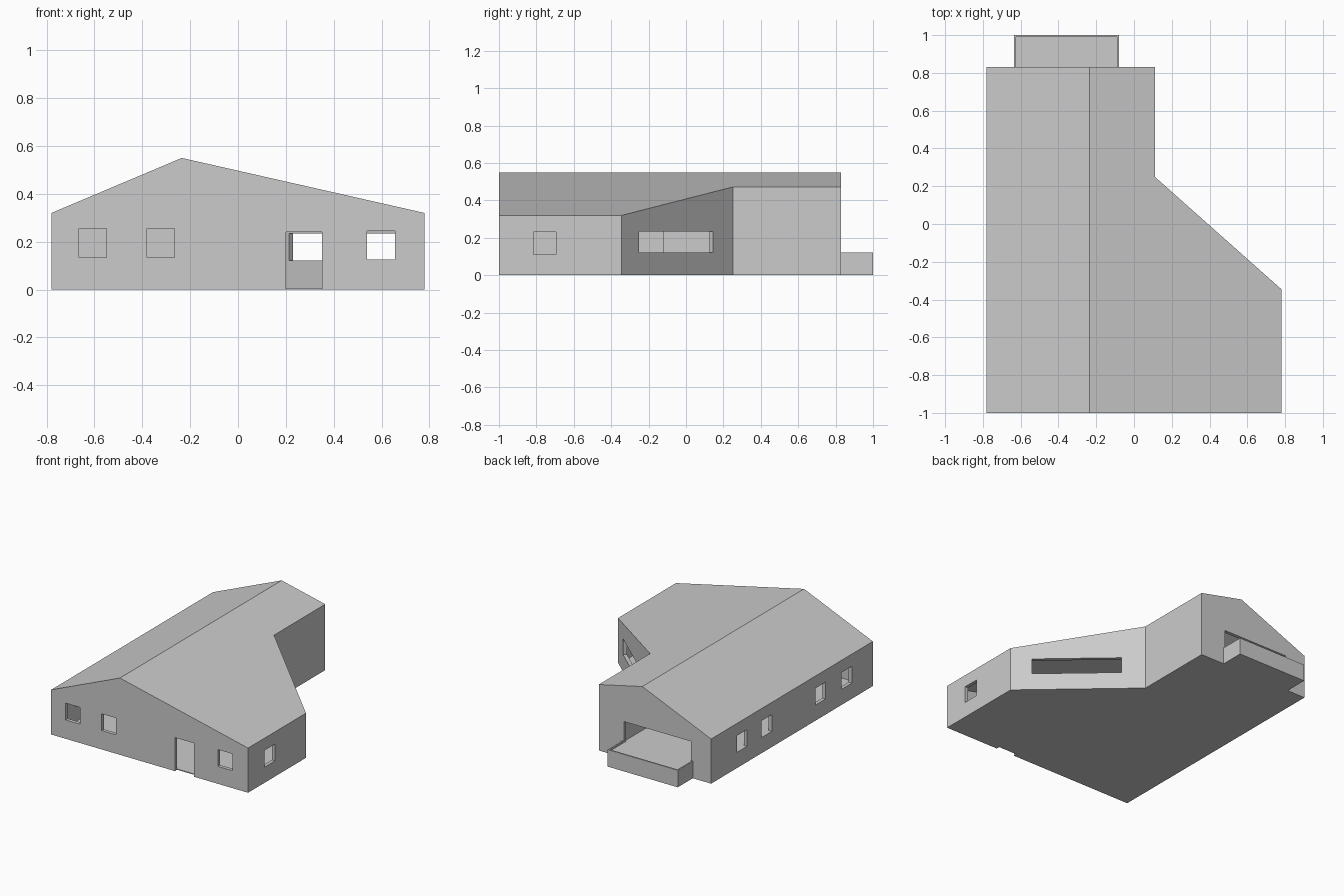
import bpy, bmesh, math
from mathutils import Vector, Matrix

cube = bpy.data.objects.get("Cube")
if cube:
    bpy.data.objects.remove(cube, do_unlink=True)

# One plain grey for everything
grey = bpy.data.materials.new("plain grey")
grey.use_nodes = True
grey.diffuse_color = (0.6, 0.6, 0.6, 1)
grey.node_tree.nodes["Principled BSDF"].inputs["Base Color"].default_value = (0.6, 0.6, 0.6, 1)

WALL = 0.025
EAVE, RIDGE, RIDGE_X, SIDE = 0.32, 0.55, -0.235, 0.78
PLAN = [Vector(p) for p in ((-SIDE, -1), (SIDE, -1), (SIDE, -0.345),
                            (0.11, 0.25), (0.11, 0.83), (-SIDE, 0.83))]


def finish(name, bm):
    bmesh.ops.recalc_face_normals(bm, faces=bm.faces)
    mesh = bpy.data.meshes.new(name)
    bm.to_mesh(mesh)
    bm.free()
    mesh.materials.append(grey)
    obj = bpy.data.objects.new(name, mesh)
    bpy.context.collection.objects.link(obj)
    return obj


def box(name, x0, x1, y0, y1, z0, z1, turn=0):
    """Box from its bounds, optionally turned about its own upright axis."""
    bm = bmesh.new()
    size = Matrix.Diagonal((x1 - x0, y1 - y0, z1 - z0, 1))
    move = Matrix.Translation(((x0 + x1) / 2, (y0 + y1) / 2, (z0 + z1) / 2))
    bmesh.ops.create_cube(bm, size=1, matrix=move @ Matrix.Rotation(turn, 4, "Z") @ size)
    return finish(name, bm)


def inset(points, t):
    """Shrink an anticlockwise outline by t."""
    result = []
    for i, p in enumerate(points):
        a = (p - points[i - 1]).normalized()
        b = (points[(i + 1) % len(points)] - p).normalized()
        na, nb = Vector((-a.y, a.x)), Vector((-b.y, b.x))
        result.append(p + (na + nb) * t / (1 + na.dot(nb)))
    return result


def prism(name, points, z0, z1, roof_drop=None):
    """Extrude an outline; with roof_drop, trim it below the two roof slopes."""
    bm = bmesh.new()
    base = bm.faces.new([bm.verts.new((p.x, p.y, z0)) for p in points])
    top = bmesh.ops.extrude_face_region(bm, geom=[base])["geom"]
    bmesh.ops.translate(bm, vec=(0, 0, z1 - z0),
                        verts=[v for v in top if isinstance(v, bmesh.types.BMVert)])
    bmesh.ops.recalc_face_normals(bm, faces=bm.faces)
    if roof_drop is not None:
        for edge_x in (-SIDE, SIDE):
            run = abs(RIDGE_X - edge_x)
            normal = Vector((math.copysign(RIDGE - EAVE, edge_x), 0, run))
            bmesh.ops.bisect_plane(bm, geom=bm.verts[:] + bm.edges[:] + bm.faces[:],
                                   plane_co=(RIDGE_X, 0, RIDGE - roof_drop),
                                   plane_no=normal.normalized(), clear_outer=True)
            rim = [e for e in bm.edges if e.is_boundary]
            bmesh.ops.contextual_create(bm, geom=rim)
    return finish(name, bm)


def carve(obj, cutters):
    for c in cutters:
        c.hide_render = True
        mod = obj.modifiers.new("cut", "BOOLEAN")
        mod.operation, mod.solver, mod.object = "DIFFERENCE", "EXACT", c
    bpy.context.view_layer.update()
    result = obj.evaluated_get(bpy.context.evaluated_depsgraph_get())
    mesh = bpy.data.meshes.new_from_object(result)
    obj.modifiers.clear()
    obj.data = mesh
    for c in cutters:
        bpy.data.objects.remove(c, do_unlink=True)


# Walls and gabled roof as one hollow shell
inner = inset(PLAN, WALL)
shell = prism("walls_and_roof", PLAN, 0, 1, 0)
cutters = [prism("room_cutter", inner, -0.1, 1, 0.025)]

# Front windows and door
for x0, x1, z0, z1 in ((-0.665, -0.55, 0.135, 0.255), (-0.38, -0.265, 0.135, 0.255),
                       (0.2, 0.35, -0.1, 0.24), (0.54, 0.655, 0.125, 0.245)):
    cutters.append(box("front_cutter", x0, x1, -1.05, -0.95, z0, z1))
# Left-hand row of windows
for y in (0.48, 0.2, -0.41, -0.705):
    cutters.append(box("row_cutter", -0.83, -0.73, y - 0.057, y + 0.057, 0.112, 0.232))
# Window on the short side wall
cutters.append(box("side_cutter", 0.73, 0.83, -0.815, -0.695, 0.112, 0.232))
# Long window in the slanting wall
start, end = PLAN[2], PLAN[3]
slant = start - end
mid = Vector((0.452, -0.052))
cutters.append(box("long_cutter", mid.x - 0.297, mid.x + 0.297, mid.y - 0.05, mid.y + 0.05,
                   0.122, 0.235, math.atan2(slant.y, slant.x)))
# Balcony opening
cutters.append(box("balcony_cutter", -0.62, -0.09, 0.78, 0.88, 0.11, 0.26))
carve(shell, cutters)

# Floors and inside walls
prism("floor", inner, 0, 0.006)
box("raised_floor", -0.755, -0.08, -0.1, 0.805, 0.006, 0.11)
box("back_room_wall", -0.08, -0.06, -0.1, 0.805, 0.006, 0.3)
box("cross_wall", -0.755, -0.06, -0.12, -0.1, 0.006, 0.3)
box("front_room_wall", -0.16, -0.14, -0.975, -0.12, 0.006, 0.3)

# Balcony with a low rim
box("balcony_deck", -0.625, -0.09, 0.83, 0.99, 0, 0.11)
box("balcony_front", -0.635, -0.08, 0.99, 1, 0, 0.122)
for side, x in (("right", -0.635), ("left", -0.09)):
    box("balcony_side_" + side, x, x + 0.01, 0.83, 0.99, 0, 0.122)
